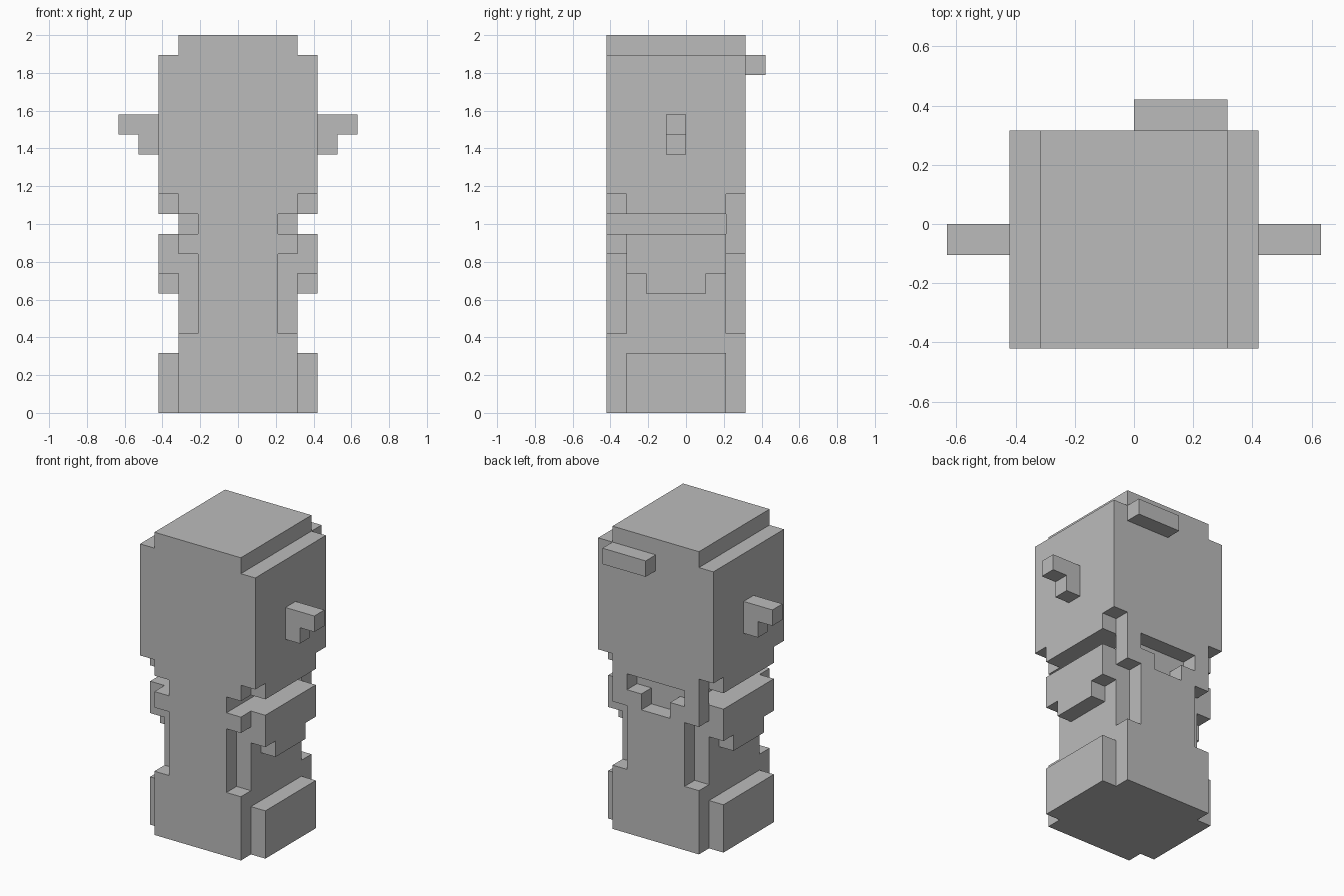
import bpy
import bmesh
from math import radians
from mathutils import Matrix

UNIT = 2 / 19  # one block; all parts are laid out in whole blocks

old = bpy.data.objects.get("Cube")
if old:
    bpy.data.objects.remove(old, do_unlink=True)

grey = bpy.data.materials.new("plain grey")
grey.use_nodes = True
color = (0.5, 0.5, 0.5, 1)
grey.diffuse_color = color
grey.node_tree.nodes["Principled BSDF"].inputs["Base Color"].default_value = color


def box(name, x, y, z):
    """Box object from (low, high) ranges in blocks."""
    bm = bmesh.new()
    bmesh.ops.create_cube(bm, size=1)
    for v in bm.verts:
        v.co = [r[1] if c > 0 else r[0] for c, r in zip(v.co, (x, y, z))]
    mesh = bpy.data.meshes.new(name)
    bm.to_mesh(mesh)
    bm.free()
    mesh.materials.append(grey)
    ob = bpy.data.objects.new(name, mesh)
    bpy.context.collection.objects.link(ob)
    return ob


def combine(target, tool, operation):
    """Apply a boolean to the target and remove the tool."""
    mod = target.modifiers.new(operation, "BOOLEAN")
    mod.operation = operation
    mod.solver = "EXACT"
    mod.object = tool
    bpy.context.view_layer.objects.active = target
    bpy.ops.object.modifier_apply(modifier=mod.name)
    bpy.data.objects.remove(tool, do_unlink=True)


def finish(ob):
    """Merge flat regions and scale from blocks to final size."""
    bm = bmesh.new()
    bm.from_mesh(ob.data)
    bmesh.ops.dissolve_limit(bm, angle_limit=radians(1), verts=bm.verts, edges=bm.edges)
    bmesh.ops.transform(bm, matrix=Matrix.Scale(UNIT, 4), verts=bm.verts)
    bm.to_mesh(ob.data)
    bm.free()


def mirrored(low, high):
    return (low, high), (-high, -low)


# Body: torso column joined with head, jaw, arms and feet
body = box("body", (-3, 3), (-4, 3), (0, 19))
for name, y, z in (
    ("head", (-4, 3), (11, 18)),
    ("jaw", (-3, 2), (10, 11.5)),
    ("arms", (-3, 2), (7, 9)),
    ("hands", (-2, 1), (6, 7.5)),
    ("feet", (-3, 2), (0, 3)),
):
    combine(body, box(name, (-4, 4), y, z), "UNION")

# Notches: neck grooves and waist corners on both sides
for x in mirrored(2, 3.5):
    combine(body, box("neck_groove", x, (-4.5, 2), (9, 10)), "DIFFERENCE")
    for y in ((-4.5, -3), (2, 3.5)):
        combine(body, box("waist_notch", x, y, (4, 8)), "DIFFERENCE")

# Stepped recess in the back
combine(body, box("recess_top", (-2, 2), (2, 3.5), (9, 10)), "DIFFERENCE")
combine(body, box("recess_bottom", (-1, 1), (2, 3.5), (8, 9.5)), "DIFFERENCE")
finish(body)

# Ears: outward bar with a lower step
for side, outer, inner in zip(("left", "right"), mirrored(4, 6), mirrored(4, 5)):
    ear = box(side + "_ear", outer, (-1, 0), (14, 15))
    combine(ear, box("ear_step", inner, (-1, 0), (13, 14.5)), "UNION")
    finish(ear)

# Small bar on the back of the head
finish(box("back_bar", (0, 3), (3, 4), (17, 18)))
